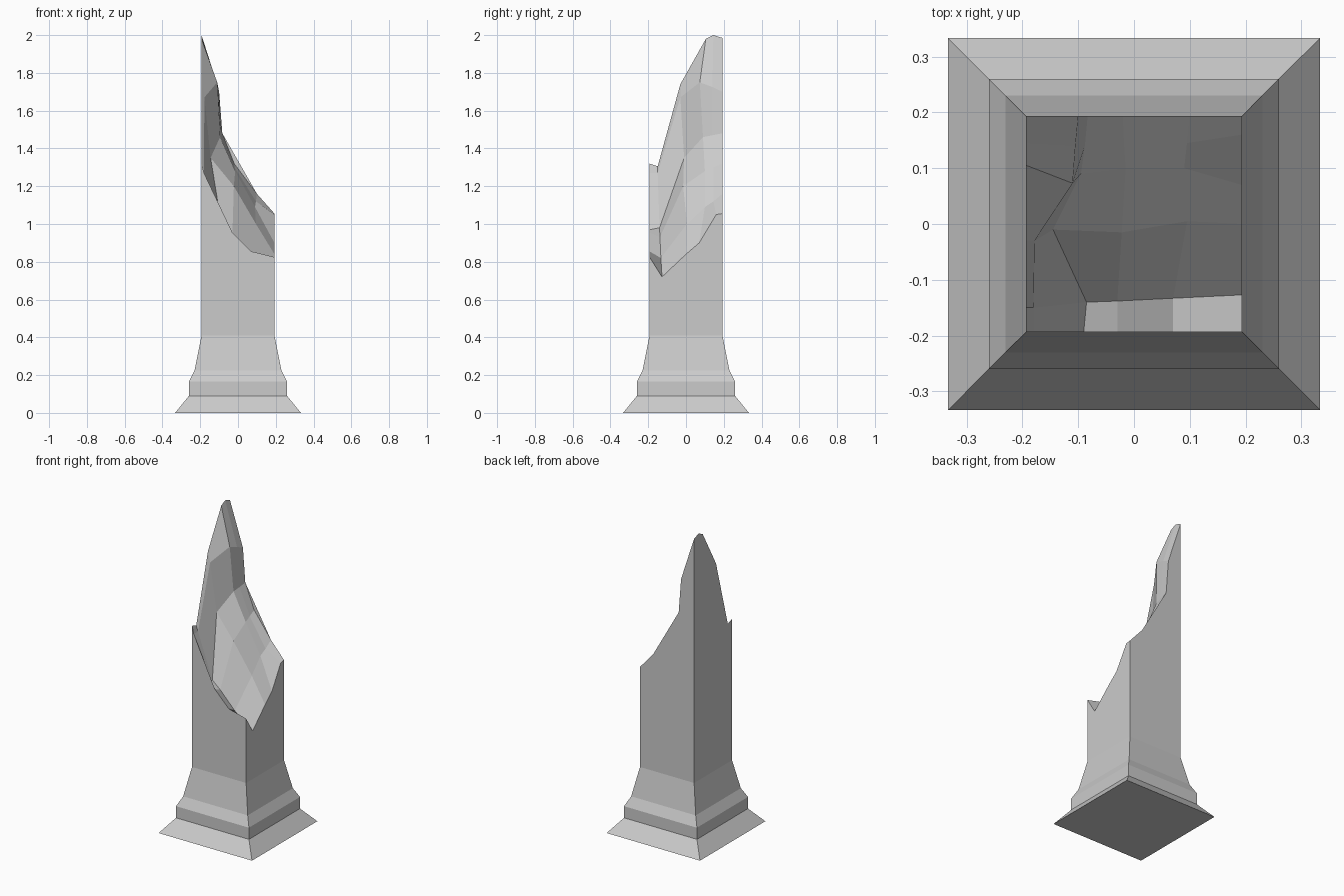
import bpy, bmesh

if "Cube" in bpy.data.objects:
    bpy.data.objects.remove(bpy.data.objects["Cube"])

W = 0.193  # half width of the shaft

# Stepped base: (half width, height)
profile = [(0.333, 0), (0.26, 0.09), (0.26, 0.165), (0.23, 0.225), (W, 0.41)]

# Fracture surface: rows from front to back, each point runs left to right
fracture = [
    [(-W, -W, 1.32), (-.18, -W, 1.27), (-.09, -W, .97), (-.03, -W, .955), (.07, -W, .855), (W, -W, .825)],
    [(-W, -.15, 1.305), (-.18, -.15, 1.27), (-.085, -.14, .98), (-.03, -.138, .93), (.07, -.133, .82), (W, -.127, .72)],
    [(-W, -.03, 1.74), (-.178, -.03, 1.67), (-.145, -.01, 1.35), (-.022, -.015, 1.2), (.095, .005, 1.0), (W, 0, .84)],
    [(-W, .105, 1.98), (-.11, .073, 1.75), (-.095, .09, 1.46), (-.015, .1, 1.28), (.09, .1, 1.09), (W, .07, .9)],
    [(-W, .145, 2.0), (-.105, .14, 1.725), (-.088, .14, 1.47), (-.018, .145, 1.3), (.095, .145, 1.12), (W, .16, 1.05)],
    [(-W, W, 1.985), (-.1, W, 1.7), (-.083, W, 1.48), (-.02, W, 1.32), (.1, W, 1.16), (W, W, 1.055)],
]

bm = bmesh.new()

# Base rings
rings = [[bm.verts.new((sx * r, sy * r, z)) for sx, sy in ((-1, -1), (1, -1), (1, 1), (-1, 1))]
         for r, z in profile]
bm.faces.new(rings[0])
for lo, hi in zip(rings, rings[1:]):
    for i in range(4):
        j = (i + 1) % 4
        bm.faces.new((lo[i], lo[j], hi[j], hi[i]))

# Broken top
g = [[bm.verts.new(p) for p in row] for row in fracture]
for a, b in zip(g, g[1:]):
    for i in range(len(a) - 1):
        bm.faces.new((a[i], a[i + 1], b[i + 1], b[i]))

# Shaft walls reaching up to the jagged rim
rims = [g[0], [r[-1] for r in g], g[-1][::-1], [r[0] for r in g][::-1]]
walls = [bm.faces.new([rings[-1][i], rings[-1][(i + 1) % 4]] + rim[::-1])
         for i, rim in enumerate(rims)]
bmesh.ops.triangulate(bm, faces=walls)
bmesh.ops.recalc_face_normals(bm, faces=bm.faces[:])

mesh = bpy.data.meshes.new("broken_pillar")
bm.to_mesh(mesh)
bm.free()
bpy.context.collection.objects.link(bpy.data.objects.new("broken_pillar", mesh))
